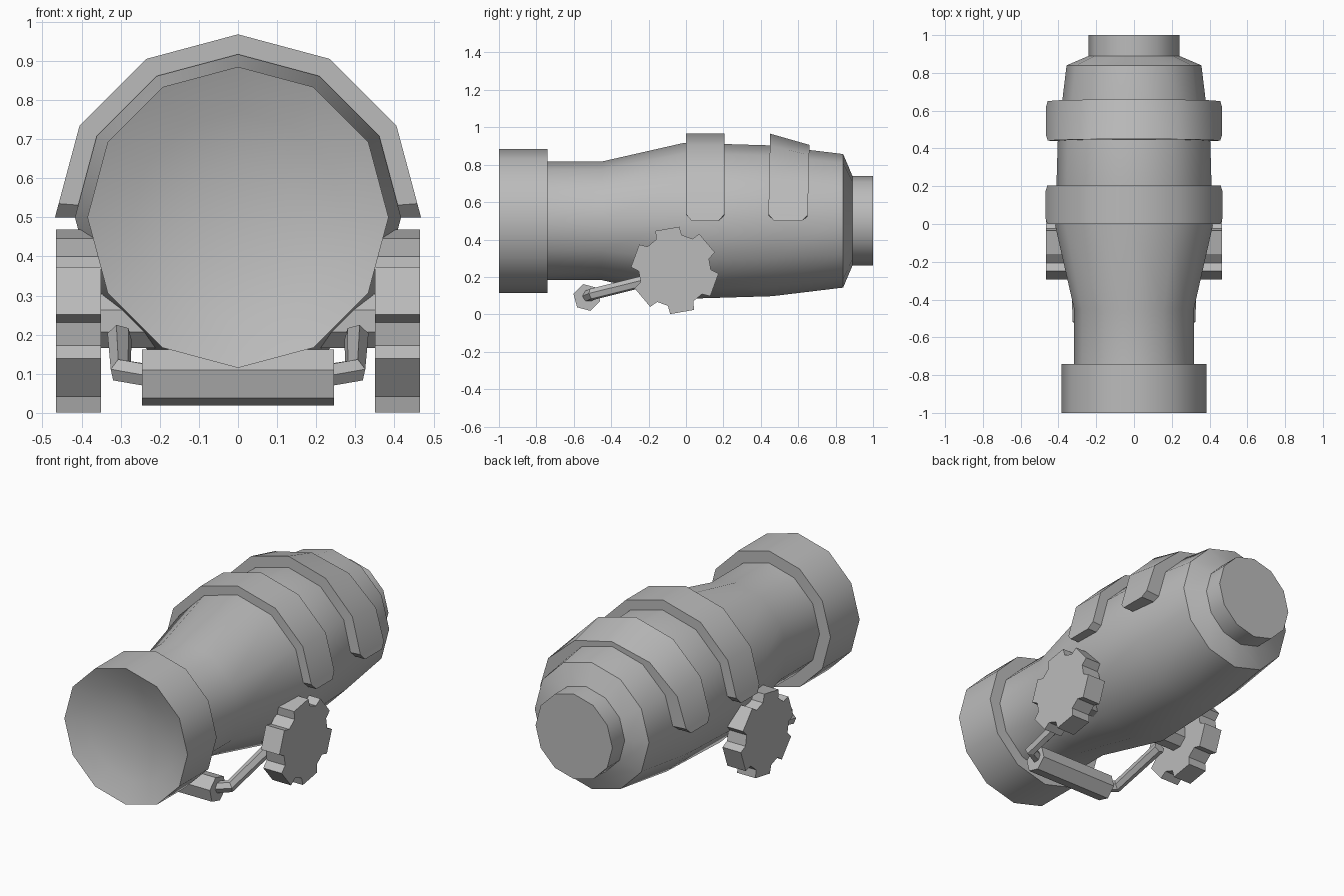
import bpy, bmesh, math
from mathutils import Vector

cube = bpy.data.objects.get("Cube")
if cube:
    bpy.data.objects.remove(cube, do_unlink=True)

grey = bpy.data.materials.new("plain_grey")
grey.use_nodes = True
grey.diffuse_color = (0.5, 0.5, 0.5, 1)
grey.node_tree.nodes["Principled BSDF"].inputs["Base Color"].default_value = (0.5, 0.5, 0.5, 1)

AXIS_Z = 0.5  # height of the barrel axis


def finish(name, bm, smooth=False):
    bmesh.ops.recalc_face_normals(bm, faces=bm.faces)
    mesh = bpy.data.meshes.new(name)
    bm.to_mesh(mesh)
    bm.free()
    mesh.materials.append(grey)
    obj = bpy.data.objects.new(name, mesh)
    bpy.context.collection.objects.link(obj)
    if smooth:
        bpy.ops.object.select_all(action='DESELECT')
        obj.select_set(True)
        bpy.context.view_layer.objects.active = obj
        bpy.ops.object.shade_smooth_by_angle(angle=math.radians(35))
    return obj


def lathe(name, profile, sides=12):
    """Revolve (radius, y) points round the barrel axis."""
    bm = bmesh.new()
    rings = []
    for r, y in profile:
        if r == 0:
            rings.append([bm.verts.new((0, y, AXIS_Z))] * sides)
        else:
            rings.append([bm.verts.new((r * math.cos(math.tau * i / sides), y,
                                        AXIS_Z + r * math.sin(math.tau * i / sides)))
                          for i in range(sides)])
    for a, b in zip(rings, rings[1:]):
        for i in range(sides):
            j = (i + 1) % sides
            bm.faces.new(dict.fromkeys((a[i], a[j], b[j], b[i])))
    return finish(name, bm, True)


def prism(name, outline, x0, x1):
    """Extrude a (y, z) outline along x."""
    bm = bmesh.new()
    face = bm.faces.new([bm.verts.new((x0, y, z)) for y, z in outline])
    new = bmesh.ops.extrude_face_region(bm, geom=[face])["geom"]
    bmesh.ops.translate(bm, vec=(x1 - x0, 0, 0),
                        verts=[v for v in new if isinstance(v, bmesh.types.BMVert)])
    return finish(name, bm)


def polar(cy, cz, r, degrees):
    a = math.radians(degrees)
    return cy + r * math.cos(a), cz + r * math.sin(a)


def band(name, y0, y1, inner, outer, drop=0, lean=0):
    """Half hoop over the barrel, with clipped ends and an optional sloping crown."""
    def point(r, deg):
        return Vector((r * math.cos(math.radians(deg)), 0, r * math.sin(math.radians(deg))))
    stations = [(a, a, 0, 0) for a in range(30, 180, 30)]
    stations = [(0, 30, 0, 0.03), (0, 30, 0.15, 0)] + stations + [(180, 150, 0.15, 0), (180, 150, 0, 0.03)]
    bm = bmesh.new()
    rows = []
    for a, b, t, inset in stations:
        row = []
        for r, y in ((inner, y0 + inset), (outer, y0 + inset), (outer, y1 - inset), (inner, y1 - inset)):
            p = point(r, a).lerp(point(r, b), t)
            rise = p.z / outer
            p.z -= drop * rise * (y - y0) / (y1 - y0)
            row.append(bm.verts.new((p.x, y + lean * rise, p.z + AXIS_Z)))
        rows.append(row)
    for a, b in zip(rows, rows[1:]):
        for i in range(4):
            j = (i + 1) % 4
            bm.faces.new((a[i], a[j], b[j], b[i]))
    bm.faces.new(rows[0])
    bm.faces.new(rows[-1])
    return finish(name, bm, True)


# Barrel with a dished front, a flared middle and a stepped tail
lathe("barrel", [(0, -0.92), (0.14, -0.93), (0.27, -0.955), (0.385, -1), (0.385, -0.74),
                 (0.317, -0.74), (0.317, -0.45), (0.417, -0.01), (0.403, 0.46),
                 (0.357, 0.84), (0.24, 0.89), (0.24, 1), (0, 1)])

# Raised hoops
band("front_band", 0, 0.205, 0.395, 0.468)
band("rear_band", 0.44, 0.65, 0.36, 0.466, drop=0.06, lean=0.01)

# Notched wheels, their hubs and the handle arms
WY, WZ = -0.06, 0.235
notched = [polar(WY, WZ, r, 60 * k - 20 + d)
           for k in range(6) for r, d in ((0.193, -21), (0.235, -16), (0.235, 16), (0.193, 21))]
hub = [polar(WY, WZ, 0.075, 45 * k + 22.5) for k in range(8)]
for side, s in (("left", 1), ("right", -1)):
    prism(side + "_wheel", notched, s * 0.35, s * 0.465)
    prism(side + "_hub", hub, s * 0.2, s * 0.36)
    curve = bpy.data.curves.new(side + "_arm", 'CURVE')
    curve.dimensions = '3D'
    curve.bevel_depth = 0.032
    curve.bevel_resolution = 1
    curve.use_fill_caps = True
    path = [(0.22, -0.53, 0.095), (0.3, -0.5, 0.108), (0.303, -0.15, 0.195)]
    spline = curve.splines.new('POLY')
    spline.points.add(len(path) - 1)
    for p, (x, y, z) in zip(spline.points, path):
        p.co = (s * x, y, z, 1)
    spline.use_smooth = False
    curve.materials.append(grey)
    bpy.context.collection.objects.link(bpy.data.objects.new(side + "_arm", curve))

# Crossbar grip
prism("grip", [polar(-0.53, 0.09, 0.074, 60 * k + 45) for k in range(6)], -0.245, 0.245)
